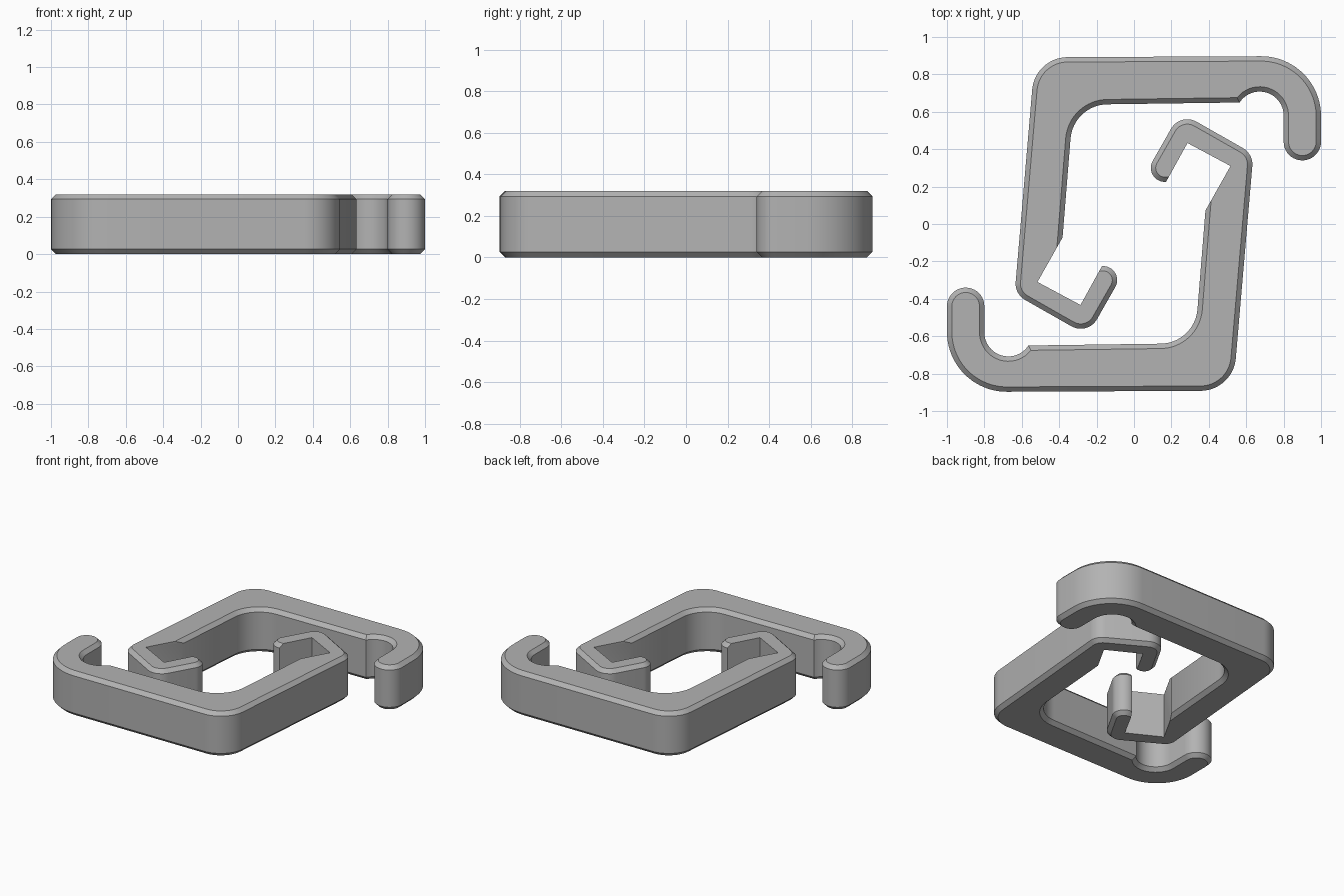
import bpy, bmesh, math

if "Cube" in bpy.data.objects:
    bpy.data.objects.remove(bpy.data.objects["Cube"])

HEIGHT, CHAMFER = 0.32, 0.026

grey = bpy.data.materials.new("plain grey")
grey.diffuse_color = (0.45, 0.45, 0.45, 1)
grey.use_nodes = True
grey.node_tree.nodes["Principled BSDF"].inputs["Base Color"].default_value = grey.diffuse_color


def arc(cx, cy, r, a0, a1, n):
    steps = [math.radians(a0 + (a1 - a0) * i / n) for i in range(n + 1)]
    return [(cx + r * math.cos(a), cy + r * math.sin(a)) for a in steps]


# Chamfered run: pocket, outer hook, back bar, side bar, small inner hook
chamfered = [(-0.382, -0.072)]
chamfered += arc(-0.14, 0.44, 0.2, 175, 91, 16)        # inside corner
chamfered += arc(0.672, 0.58, 0.128, 147, 0, 20)       # pocket
chamfered += arc(0.9, 0.44, 0.1, 180, 360, 20)         # outer hook tip
chamfered += arc(0.68, 0.577, 0.32, 0, 90.5, 20)       # outer hook bend
chamfered += arc(-0.355, 0.702, 0.19, 91, 175, 16)     # outside corner
chamfered += arc(-0.533, -0.319, 0.1, 175, 240, 10)    # heel
chamfered += arc(-0.285, -0.46, 0.1, 240, 330, 12)     # toe
chamfered += arc(-0.165, -0.30, 0.075, 330, 455, 14)   # inner hook tip
# Sharp run: inner faces of the small hook
outline = chamfered + [(-0.286, -0.433), (-0.516, -0.31)]


def make_clip(name, turn):
    bm = bmesh.new()
    n, k = len(outline), len(chamfered)
    low = [bm.verts.new((turn * x, turn * y, 0)) for x, y in outline]
    high = [bm.verts.new((turn * x, turn * y, HEIGHT)) for x, y in outline]
    bm.faces.new(low)
    bm.faces.new(high)
    for i in range(n):
        j = (i + 1) % n
        bm.faces.new((low[i], low[j], high[j], high[i]))
    bmesh.ops.recalc_face_normals(bm, faces=bm.faces)
    rims = [bm.edges.get((ring[i], ring[i + 1]))
            for ring in (low, high) for i in range(k - 1)]
    bmesh.ops.bevel(bm, geom=rims, offset=CHAMFER, segments=1,
                    affect='EDGES', clamp_overlap=False)
    mesh = bpy.data.meshes.new(name)
    bm.to_mesh(mesh)
    bm.free()
    mesh.materials.append(grey)
    obj = bpy.data.objects.new(name, mesh)
    bpy.context.collection.objects.link(obj)
    bpy.ops.object.select_all(action='DESELECT')
    obj.select_set(True)
    bpy.context.view_layer.objects.active = obj
    bpy.ops.object.shade_smooth_by_angle(angle=math.radians(30))


make_clip("back_clip", 1)
make_clip("front_clip", -1)
